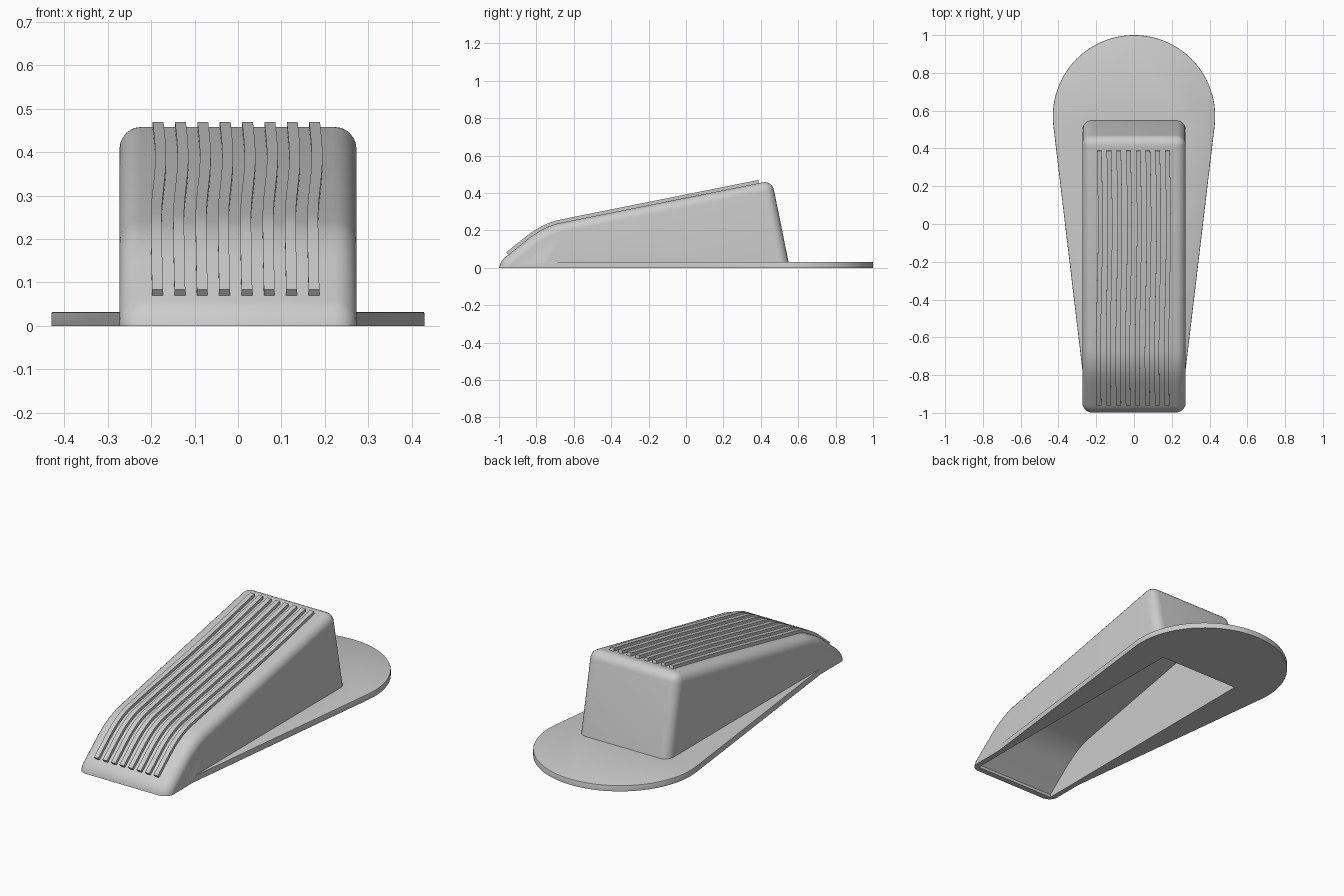
import bpy, bmesh, math
from mathutils import Vector

cube = bpy.data.objects.get("Cube")
if cube:
    bpy.data.objects.remove(cube, do_unlink=True)

grey = bpy.data.materials.new("light grey rubber")
grey.use_nodes = True
colour = (0.6, 0.6, 0.6, 1)
grey.diffuse_color = colour
grey.node_tree.nodes["Principled BSDF"].inputs["Base Color"].default_value = colour

HALF_W = 0.273      # half width of the wedge
WALL = 0.03         # shell thickness
BELOW = -0.2        # solids run below the ground and are trimmed flat later
BEND, BLEND = -0.758, 0.09


def roof(y):
    """Height of the wedge top: steep toe blending into a gentle ramp."""
    z = min(0.83 + 0.8 * y, 0.375 + 0.2 * y)
    d = abs(y - BEND)
    return z - 0.6 * (BLEND - d) ** 2 / (4 * BLEND) if d < BLEND else z


def bend_ys(n=8):
    return [BEND + BLEND * (2 * i / n - 1) for i in range(n + 1)]


def make_object(name, bm):
    bmesh.ops.recalc_face_normals(bm, faces=bm.faces)
    mesh = bpy.data.meshes.new(name)
    bm.to_mesh(mesh)
    bm.free()
    mesh.materials.append(grey)
    ob = bpy.data.objects.new(name, mesh)
    bpy.context.collection.objects.link(ob)
    return ob


def prism(bm, points, offset):
    """Extrude a closed outline of 3D points along offset."""
    face = bm.faces.new([bm.verts.new(p) for p in points])
    ext = bmesh.ops.extrude_face_region(bm, geom=[face])
    top = [v for v in ext["geom"] if isinstance(v, bmesh.types.BMVert)]
    bmesh.ops.translate(bm, verts=top, vec=offset)
    return top


def side_prism(bm, profile, half):
    prism(bm, [(-half, y, z) for y, z in profile], (2 * half, 0, 0))


def combine(target, tool, operation):
    """Apply a boolean and discard the tool."""
    mod = target.modifiers.new(operation, "BOOLEAN")
    mod.operation, mod.solver, mod.object = operation, "EXACT", tool
    bpy.context.view_layer.objects.active = target
    bpy.ops.object.modifier_apply(modifier=mod.name)
    bpy.data.objects.remove(tool, do_unlink=True)


def smooth(ob):
    bpy.ops.object.select_all(action="DESELECT")
    ob.select_set(True)
    bpy.context.view_layer.objects.active = ob
    bpy.ops.object.shade_smooth_by_angle(angle=math.radians(30))


# Wedge body with rounded outer edges
bm = bmesh.new()
peak = 0.46
profile = [(-1, BELOW), (-1, roof(-1))] + [(y, roof(y)) for y in bend_ys()]
profile += [(peak, roof(peak)), (0.595, BELOW)]
side_prism(bm, profile, HALF_W)
bmesh.ops.recalc_face_normals(bm, faces=bm.faces)
round_edges = [e for e in bm.edges
               if e.calc_face_angle() > math.radians(30)
               and max(v.co.z for v in e.verts) > BELOW + 0.01]
bmesh.ops.bevel(bm, geom=round_edges, offset=0.05, offset_type="OFFSET",
                segments=6, profile=0.5, affect="EDGES", clamp_overlap=True)
body = make_object("wedge_body", bm)

# Base flange: tapered strip ending in a round heel
bm = bmesh.new()
radius, centre, tilt, steps = 0.43, 0.57, math.radians(6.7), 64
outline = [(-0.258, -0.9, BELOW), (0.258, -0.9, BELOW)]
for i in range(steps + 1):
    a = -tilt + (math.pi + 2 * tilt) * i / steps
    outline.append((radius * math.cos(a), centre + radius * math.sin(a), BELOW))
top = set(prism(bm, outline, (0, 0, 0.032 - BELOW)))
rim = [e for e in bm.edges if all(v in top for v in e.verts)]
bmesh.ops.bevel(bm, geom=rim, offset=0.004, segments=2, profile=0.5, affect="EDGES")
combine(body, make_object("base_flange", bm), "UNION")

# Hollow underside
bm = bmesh.new()
inner = [(-0.967, BELOW - 0.1), (-0.967, 0.016)]
inner += [(y + 0.015, roof(y) - 0.026) for y in bend_ys()]
inner += [(0.44, roof(0.44) - 0.031), (0.584, BELOW - 0.1)]
side_prism(bm, inner, HALF_W - WALL)
combine(body, make_object("cavity_cutter", bm), "DIFFERENCE")

# Trim flat on the ground
bm = bmesh.new()
bmesh.ops.create_cube(bm, size=4)
bmesh.ops.translate(bm, verts=bm.verts, vec=(0, 0, -2))
combine(body, make_object("ground_cutter", bm), "DIFFERENCE")
smooth(body)

# Slightly wavy grip ribs following the top
RIBS, PITCH, RIB_HALF, RISE, SINK = 8, 0.0515, 0.0125, 0.017, 0.008
start, end = -0.95, 0.39
ys = [start, -0.9] + bend_ys() + [-0.65 + (end + 0.65) * i / 20 for i in range(1, 21)]
bm = bmesh.new()
for k in range(RIBS):
    x0 = (k - (RIBS - 1) / 2) * PITCH - 0.003
    rings = []
    for y in ys:
        slope = (roof(y + 0.001) - roof(y - 0.001)) / 0.002
        normal = Vector((0, -slope, 1)).normalized()
        wave = 0.005 * math.sin(math.pi * (y + 0.35) / 0.7)
        base = Vector((x0 + wave, y, roof(y)))
        rings.append([bm.verts.new(base + Vector((sx * RIB_HALF, 0, 0)) + normal * h)
                      for sx, h in ((-1, -SINK), (1, -SINK), (1, RISE), (-1, RISE))])
    for a, b in zip(rings, rings[1:]):
        for i in range(4):
            j = (i + 1) % 4
            bm.faces.new((a[i], a[j], b[j], b[i]))
    bm.faces.new(rings[0])
    bm.faces.new(rings[-1])
smooth(make_object("grip_ribs", bm))
